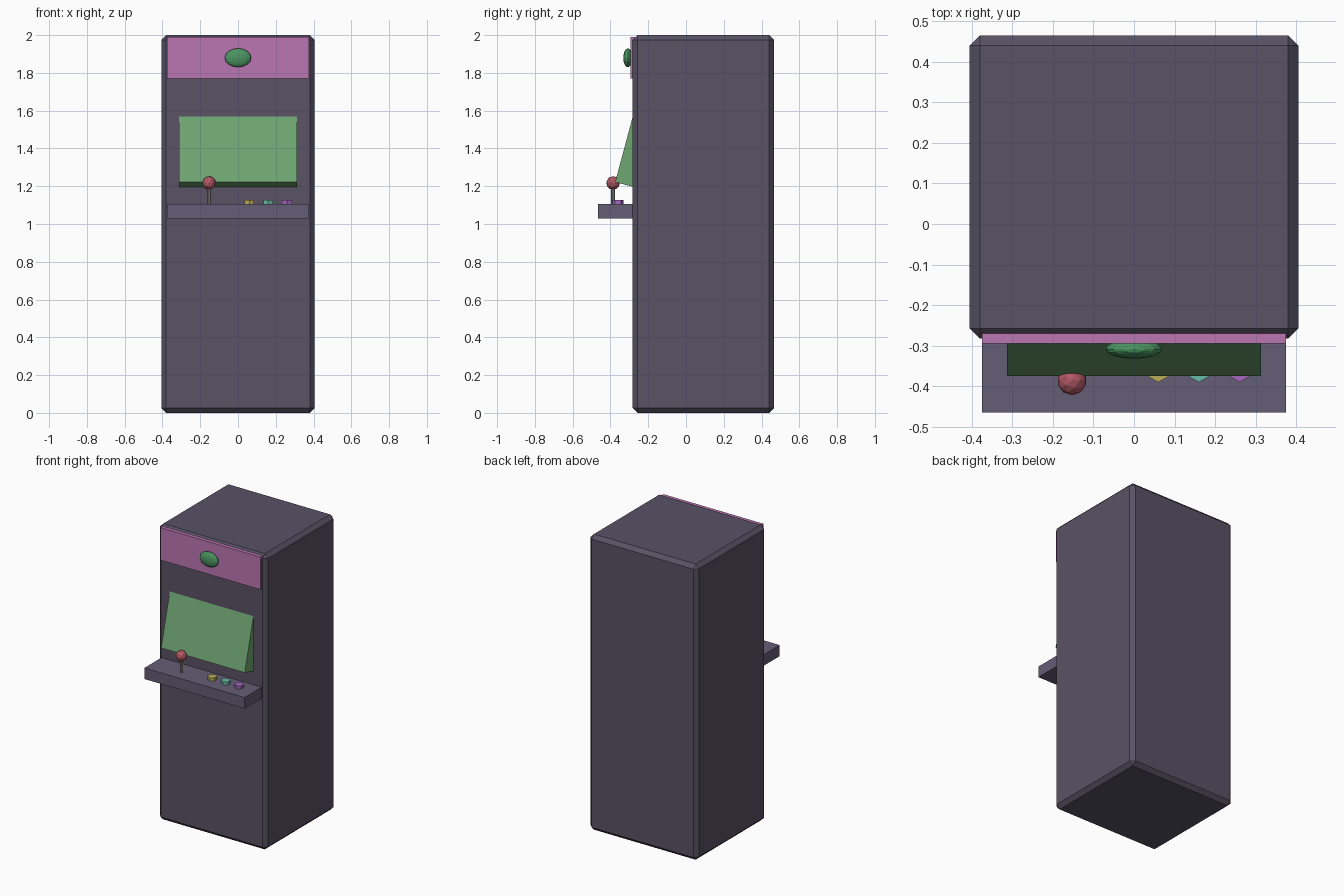
import bpy, math

if "Cube" in bpy.data.objects:
    bpy.data.objects.remove(bpy.data.objects["Cube"])


def finish(name, color):
    ob = bpy.context.object
    ob.name = name
    mat = bpy.data.materials.new(name + "_mat")
    mat.diffuse_color = (*color, 1)
    mat.use_nodes = True
    mat.node_tree.nodes["Principled BSDF"].inputs["Base Color"].default_value = mat.diffuse_color
    ob.data.materials.append(mat)
    return ob


def box(name, lo, hi, color, rot_x=0.0):
    bpy.ops.mesh.primitive_cube_add(size=1, location=[(a + b) / 2 for a, b in zip(lo, hi)])
    ob = bpy.context.object
    ob.scale = [b - a for a, b in zip(lo, hi)]
    bpy.ops.object.transform_apply(location=False, rotation=False, scale=True)
    ob.rotation_euler.x = rot_x
    return finish(name, color)


def cylinder(name, loc, r, depth, sides, color):
    bpy.ops.mesh.primitive_cylinder_add(vertices=sides, radius=r, depth=depth, location=loc)
    return finish(name, color)


# Chamfered cabinet
body = box("cabinet", (-0.405, -0.282, 0), (0.405, 0.465, 2.0), (0.10, 0.085, 0.13))
bev = body.modifiers.new("chamfer", 'BEVEL')
bev.width = 0.025
bev.segments = 1

# Header sign with an oval boss
box("marquee", (-0.375, -0.295, 1.77), (0.375, -0.27, 1.99), (0.50, 0.18, 0.45))
bpy.ops.mesh.primitive_uv_sphere_add(segments=16, ring_count=8, radius=1, location=(0, -0.308, 1.88))
bpy.context.object.scale = (0.07, 0.024, 0.05)
finish("marquee_oval", (0.07, 0.30, 0.12))

# Screen: block leaning back into the cabinet, placed from its front lower edge
tilt = math.radians(-15)
length, depth = 0.375, 0.11
cy = -0.375 + math.cos(tilt) * depth / 2 - math.sin(tilt) * length / 2
cz = 1.222 + math.sin(tilt) * depth / 2 + math.cos(tilt) * length / 2
box("screen", (-0.313, cy - depth / 2, cz - length / 2),
    (0.313, cy + depth / 2, cz + length / 2), (0.16, 0.38, 0.17), tilt)

# Control shelf
box("control_panel", (-0.375, -0.465, 1.03), (0.375, -0.26, 1.105), (0.13, 0.11, 0.18))

# Joystick
cylinder("joystick_shaft", (-0.153, -0.386, 1.145), 0.01, 0.10, 8, (0.3, 0.3, 0.3))
bpy.ops.mesh.primitive_ico_sphere_add(subdivisions=2, radius=0.036, location=(-0.153, -0.386, 1.217))
finish("joystick_ball", (0.45, 0.10, 0.13))

# Hexagonal buttons
colors = [(0.50, 0.42, 0.10), (0.14, 0.50, 0.38), (0.36, 0.14, 0.50)]
for i, col in enumerate(colors):
    cylinder(f"button_{i + 1}", (0.06 + 0.1 * i, -0.36, 1.113), 0.03, 0.026, 6, col)
